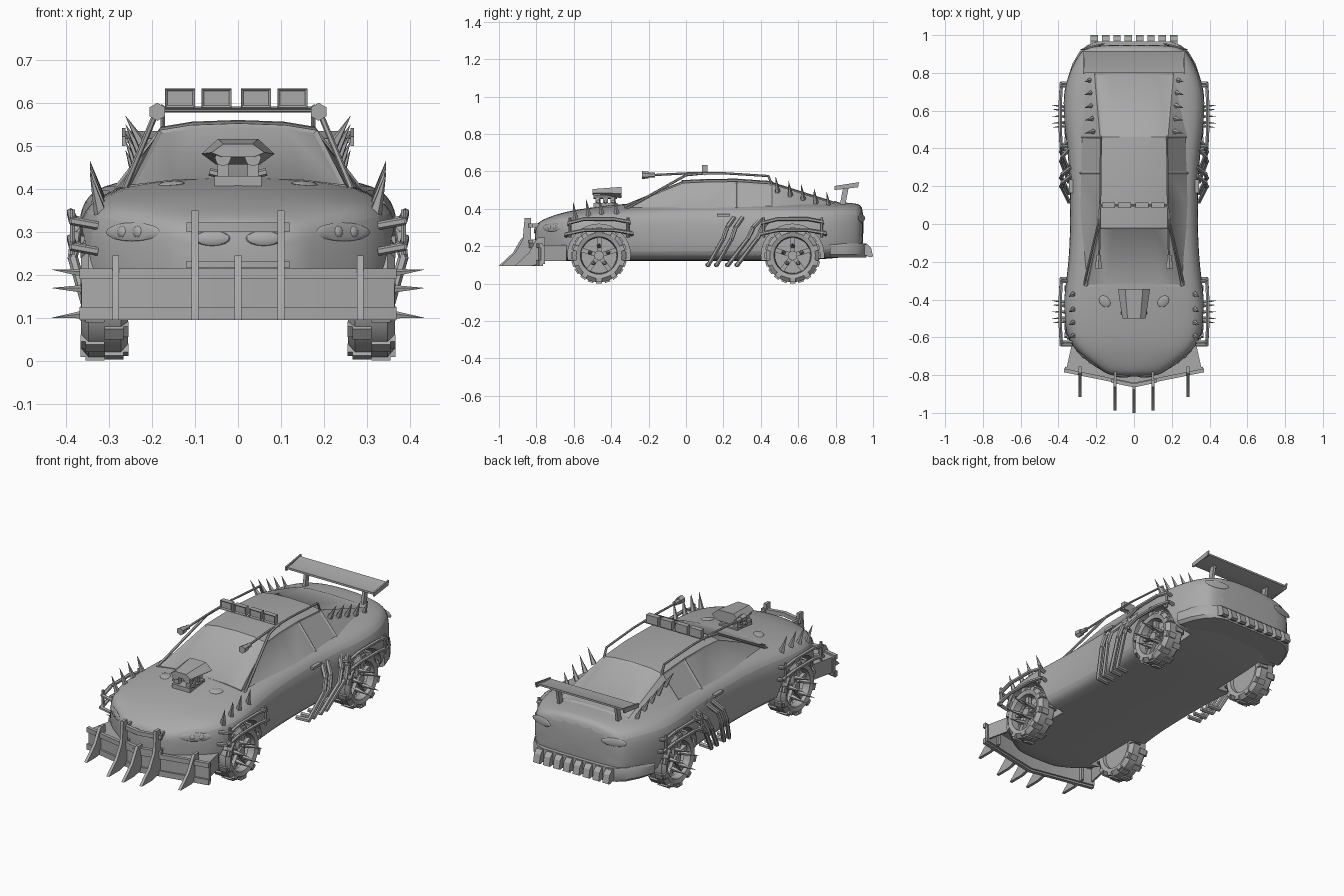
import bpy, bmesh, math
from mathutils import Vector, Matrix
from mathutils.bvhtree import BVHTree

cube = bpy.data.objects.get("Cube")
if cube:
    bpy.data.objects.remove(cube, do_unlink=True)

GREY = (0.4, 0.4, 0.4, 1)
steel = bpy.data.materials.new("steel_grey")
steel.use_nodes = True
steel.diffuse_color = GREY
steel.node_tree.nodes["Principled BSDF"].inputs["Base Color"].default_value = GREY


# Helpers
def part(name, bm, mirror=False, angle=30):
    bmesh.ops.recalc_face_normals(bm, faces=bm.faces[:])
    mesh = bpy.data.meshes.new(name)
    bm.to_mesh(mesh)
    bm.free()
    obj = bpy.data.objects.new(name, mesh)
    bpy.context.collection.objects.link(obj)
    mesh.materials.append(steel)
    if mirror:
        obj.modifiers.new("mirror", 'MIRROR')
    smooth(obj, angle)
    return obj


def smooth(obj, angle):
    bpy.ops.object.select_all(action='DESELECT')
    obj.select_set(True)
    bpy.context.view_layer.objects.active = obj
    bpy.ops.object.shade_smooth_by_angle(angle=math.radians(angle))


def box(bm, centre, size):
    m = Matrix.Translation(centre) @ Matrix.Diagonal((*size, 1))
    return bmesh.ops.create_cube(bm, size=1, matrix=m)["verts"]


def rod(bm, a, b, r1, r2=None, sides=6):
    a, b = Vector(a), Vector(b)
    turn = (b - a).to_track_quat('Z', 'Y').to_matrix().to_4x4()
    bmesh.ops.create_cone(bm, cap_ends=True, segments=sides, radius1=r1,
                          radius2=r1 if r2 is None else r2, depth=(b - a).length,
                          matrix=Matrix.Translation((a + b) / 2) @ turn)


def spike(bm, base, tip, r):
    rod(bm, base, tip, r, 0.0005, 5)


def tube(bm, points, r):
    points = [Vector(p) for p in points]
    for a, b in zip(points, points[1:]):
        over = (b - a).normalized() * r * 0.4
        rod(bm, a - over, b + over, r)


def prism(bm, outline, low, high, axis):
    def place(p, h):
        return (h, *p) if axis == 'x' else (*p, h)
    ends = [[bm.verts.new(place(p, h)) for p in outline] for h in (low, high)]
    for ring in ends:
        bm.faces.new(ring)
    for i in range(len(outline)):
        bm.faces.new((ends[0][i - 1], ends[0][i], ends[1][i], ends[1][i - 1]))


def loft(bm, stations):
    # Each station is (y, half section from bottom centre to top centre)
    rings = []
    for y, half in stations:
        full = half + [(-x, z) for x, z in half[-2:0:-1]]
        rings.append([bm.verts.new((x, y, z)) for x, z in full])
    for a, b in zip(rings, rings[1:]):
        for i in range(len(a)):
            bm.faces.new((a[i - 1], a[i], b[i], b[i - 1]))
    bm.faces.new(rings[0])
    bm.faces.new(rings[-1])


def pad(bm, spot, rx, ry, rz):
    loc, normal = spot
    m = Matrix.Translation(loc) @ normal.to_track_quat('Z', 'Y').to_matrix().to_4x4()
    bmesh.ops.create_uvsphere(bm, u_segments=16, v_segments=8, radius=1,
                              matrix=m @ Matrix.Diagonal((rx, ry, rz, 1)))


# Lower body: y, half width, bottom, shoulder, centre top
HULL = [(-0.81, 0.12, 0.15, 0.28, 0.31), (-0.775, 0.175, 0.13, 0.305, 0.34),
        (-0.71, 0.265, 0.12, 0.33, 0.365), (-0.63, 0.355, 0.12, 0.345, 0.39),
        (-0.46, 0.385, 0.12, 0.355, 0.415), (-0.3, 0.36, 0.12, 0.365, 0.43),
        (-0.1, 0.34, 0.12, 0.375, 0.44), (0.2, 0.34, 0.12, 0.38, 0.44),
        (0.4, 0.355, 0.12, 0.38, 0.44), (0.57, 0.38, 0.12, 0.38, 0.44),
        (0.72, 0.375, 0.13, 0.38, 0.44), (0.84, 0.33, 0.14, 0.385, 0.435),
        (0.92, 0.28, 0.15, 0.375, 0.43), (0.95, 0.23, 0.18, 0.36, 0.41)]


def hull_section(w, low, shoulder, top):
    return [(0, low), (w * 0.87, low), (w * 0.98, low + 0.04),
            (w, (low + shoulder) / 2 + 0.03), (w * 0.97, shoulder),
            (w * 0.8, shoulder * 0.4 + top * 0.6), (w * 0.4, top - 0.004), (0, top)]


WHEEL_X, WHEEL_Z, AXLES = 0.311, 0.15, (-0.465, 0.57)
bm = bmesh.new()
loft(bm, [(row[0], hull_section(*row[1:])) for row in HULL])
body = part("body", bm)
bm = bmesh.new()
for y in AXLES:
    for s in (-1, 1):
        rod(bm, (s * 0.23, y, WHEEL_Z), (s * 0.6, y, WHEEL_Z), 0.168, sides=32)
cutter = part("arch_cutter", bm)
cutter.hide_render = True
body.modifiers.new("round", 'SUBSURF').levels = 2
cut = body.modifiers.new("arches", 'BOOLEAN')
cut.operation, cut.solver, cut.object = 'DIFFERENCE', 'EXACT', cutter
graph = bpy.context.evaluated_depsgraph_get()
body.data = bpy.data.meshes.new_from_object(body.evaluated_get(graph))
body.modifiers.clear()
bpy.data.objects.remove(cutter, do_unlink=True)
smooth(body, 35)
bm = bmesh.new()
bm.from_mesh(body.data)
skin = BVHTree.FromBMesh(bm)
bm.free()


def on_body(start, direction):
    loc, normal, _, _ = skin.ray_cast(Vector(start), Vector(direction))
    return (loc, normal) if loc else (Vector(start), -Vector(direction))


# Rear bumper bulge
bm = bmesh.new()
loft(bm, [(y, [(0, 0.14), (w * 0.95, 0.14), (w, 0.155), (w, 0.2), (w * 0.97, 0.215), (0, 0.215)])
          for y, w in ((0.77, 0.352), (0.85, 0.325), (0.91, 0.29), (0.945, 0.25), (0.965, 0.2))])
part("rear_bumper", bm)

# Cabin: y, base half width, roof half width, roof side height
CABIN = [(-0.33, 0.27, 0.25, 0.41), (-0.02, 0.295, 0.185, 0.537),
         (0.1, 0.3, 0.18, 0.543), (0.27, 0.3, 0.18, 0.545), (0.46, 0.3, 0.18, 0.532),
         (0.8, 0.27, 0.21, 0.425), (0.86, 0.25, 0.21, 0.4)]
bm = bmesh.new()
loft(bm, [(y, [(0, 0.37), (b, 0.39), (t, z), (t * 0.6, z + 0.012), (0, z + 0.016)])
          for y, b, t, z in CABIN])
bmesh.ops.recalc_face_normals(bm, faces=bm.faces[:])


def panes(y0, y1, side):
    found = []
    for f in bm.faces:
        c, n = f.calc_center_median(), f.normal
        steep = abs(n.x) > 0.6
        if len(f.verts) == 4 and y0 < c.y < y1 and n.z > 0.05:
            if (side and steep and n.x * side > 0) or (not side and not steep):
                found.append(f)
    return found


regions = [panes(-0.33, 0, 0), panes(0.46, 0.8, 0)]
regions += [panes(a, b, s) for s in (-1, 1) for a, b in ((-0.33, 0.27), (0.27, 0.46))]
for faces in regions:
    if faces:
        bmesh.ops.inset_region(bm, faces=faces, thickness=0.012, depth=-0.005)
part("cabin", bm, angle=25)

# Headlights, grille, bonnet vents, tail lights and door handles
bm = bmesh.new()
pad(bm, on_body((0.245, -1, 0.3), (0, 1, 0)), 0.08, 0.022, 0.006)
for x in (0.232, 0.268):
    pad(bm, on_body((x, -1, 0.3), (0, 1, 0)), 0.015, 0.015, 0.01)
pad(bm, on_body((0.06, -1, 0.285), (0, 1, 0)), 0.042, 0.018, 0.009)
pad(bm, on_body((0.155, -0.41, 1), (0, 0, -1)), 0.035, 0.026, 0.007)
pad(bm, on_body((0.22, 2, 0.35), (0, -1, 0)), 0.07, 0.022, 0.006)
box(bm, (0.333, 0.2, 0.365), (0.02, 0.07, 0.014))
part("body_fittings", bm, mirror=True)

# Wheels: tyre, tread lugs, five-spoke rim and hub spikes
TYRE = [(-0.02, 0.095), (-0.048, 0.1), (-0.055, 0.122), (-0.038, 0.143),
        (0.038, 0.143), (0.055, 0.122), (0.048, 0.1), (0.01, 0.095)]
for label, y in zip(("front", "rear"), AXLES):
    bm = bmesh.new()
    verts = [bm.verts.new((x, 0, r)) for x, r in TYRE]
    edges = [bm.edges.new(pair) for pair in zip(verts, verts[1:])]
    bmesh.ops.spin(bm, geom=verts + edges, cent=(0, 0, 0), axis=(1, 0, 0),
                   angle=math.tau, steps=28, use_merge=True)
    rod(bm, (-0.03, 0, 0), (-0.01, 0, 0), 0.1, sides=28)
    rod(bm, (-0.02, 0, 0), (0.04, 0, 0), 0.026, sides=10)
    for i in range(20):
        side = (-1) ** i
        lug = box(bm, (0.022 * side, 0, 0.1415), (0.044, 0.03, 0.017))
        lug += box(bm, (0.046 * side, 0, 0.131), (0.02, 0.03, 0.02))
        bmesh.ops.rotate(bm, verts=lug, cent=(0, 0, 0),
                         matrix=Matrix.Rotation(math.tau * i / 20, 3, 'X'))
    for i in range(5):
        turn = Matrix.Rotation(math.tau * i / 5, 3, 'X')
        spoke = box(bm, (0.018, 0, 0.06), (0.02, 0.024, 0.085))
        bmesh.ops.rotate(bm, verts=spoke, cent=(0, 0, 0), matrix=turn)
        spike(bm, turn @ Vector((0.02, 0, 0.05)), turn @ Vector((0.122, 0, 0.062)), 0.014)
    bmesh.ops.translate(bm, verts=bm.verts[:], vec=(WHEEL_X, y, WHEEL_Z))
    part(label + "_wheels", bm, mirror=True)

# Tubes over the wheel arches, tied by short uprights
bm = bmesh.new()
for y in AXLES:
    for z, reach in ((0.265, 0.175), (0.325, 0.16)):
        tube(bm, [(0.33, y - reach, z - 0.01), (0.385, y - reach, z),
                  (0.39, y - 0.08, z + 0.02), (0.39, y + 0.08, z + 0.02),
                  (0.385, y + reach, z + 0.005), (0.33, y + reach, z - 0.01)], 0.01)
    for end in (-0.155, 0.155):
        tube(bm, [(0.386, y + end, 0.25), (0.386, y + end, 0.35)], 0.007)
part("arch_tubes", bm, mirror=True)

# Slanted side pipes that wrap under the sill, in two pairs
bm = bmesh.new()
for start, run in ((0.115, 0.14), (0.16, 0.14), (0.22, 0.185), (0.27, 0.185)):
    tube(bm, [(0.28, start, 0.1), (0.345, start + 0.005, 0.1),
              (0.385, start + run * 0.6, 0.24), (0.378, start + run * 0.75, 0.3),
              (0.335, start + run, 0.35)], 0.012)
part("side_pipes", bm, mirror=True)

# Spikes on the front wings and rear pillars
bm = bmesh.new()
for y in (-0.59, -0.52, -0.45, -0.37):
    base = on_body((0.32, y, 1), (0, 0, -1))[0]
    spike(bm, base - Vector((0, 0, 0.01)), base + Vector((0.025, -0.015, 0.085)), 0.016)
for i in range(5):
    y, z = 0.49 + 0.068 * i, 0.49 - 0.02 * i
    spike(bm, (0.215 + 0.004 * i, y, z), (0.262, y - 0.01, z + 0.08), 0.015)
part("spikes", bm, mirror=True)

# Roof rails, windscreen bars and spotlights
bm = bmesh.new()
tube(bm, [(0.185, -0.18, 0.58), (0.18, 0.02, 0.59), (0.178, 0.2, 0.59),
          (0.175, 0.44, 0.575), (0.175, 0.46, 0.53)], 0.006)
tube(bm, [(0.265, -0.32, 0.4), (0.19, 0.0, 0.58), (0.178, 0.1, 0.59)], 0.007)
rod(bm, (0.188, -0.235, 0.58), (0.187, -0.2, 0.58), 0.021, 0.018)
rod(bm, (0.187, -0.2, 0.58), (0.186, -0.165, 0.58), 0.013)
part("roof_rails", bm, mirror=True)

# Roof light bar
bm = bmesh.new()
tube(bm, [(-0.18, 0.1, 0.585), (0.18, 0.1, 0.585)], 0.007)
for x in (-0.135, -0.05, 0.042, 0.127):
    box(bm, (x, 0.1, 0.612), (0.07, 0.028, 0.045))
bm.normal_update()
lenses = [f for f in bm.faces if f.normal.y < -0.9 and f.calc_area() > 0.002]
bmesh.ops.inset_individual(bm, faces=lenses, thickness=0.008, depth=-0.006)
part("roof_lights", bm)

# Engine and intake scoop through the bonnet
bm = bmesh.new()
box(bm, (0, -0.43, 0.415), (0.11, 0.13, 0.03))
for x in (-0.035, 0.035):
    rod(bm, (x, -0.495, 0.472), (x, -0.37, 0.472), 0.019, sides=8)
    for y in (-0.47, -0.43, -0.39):
        box(bm, (x, y, 0.445), (0.026, 0.026, 0.05))
        rod(bm, (x, y, 0.432), (x * 1.9, y, 0.44), 0.009)
loft(bm, [(y, [(0, low), (w * 0.6, low), (w, mid), (w * 0.55, top), (0, top)])
          for y, w, low, mid, top in ((-0.5, 0.062, 0.475, 0.485, 0.505),
                                      (-0.345, 0.085, 0.457, 0.482, 0.517))])
part("engine", bm)


# Plough shell, bull bar and claws
def vee(bm, half, end, middle, low, high):
    front = [(-half, end), (0, middle), (half, end)]
    back = [(x, y + 0.02) for x, y in reversed(front)]
    prism(bm, front + back, low, high, 'z')


bm = bmesh.new()
vee(bm, 0.365, -0.775, -0.85, 0.105, 0.205)
vee(bm, 0.37, -0.785, -0.86, 0.19, 0.215)
vee(bm, 0.37, -0.785, -0.86, 0.095, 0.125)
prism(bm, [(-0.36, -0.775), (0, -0.85), (0.36, -0.775), (0.33, -0.64), (-0.33, -0.64)],
      0.195, 0.205, 'z')
for s in (-1, 1):
    prism(bm, [(s * 0.36, -0.775), (s * 0.33, -0.64), (s * 0.32, -0.64), (s * 0.35, -0.775)],
          0.12, 0.2, 'z')
part("plough", bm)
bm = bmesh.new()
vee(bm, 0.12, -0.84, -0.865, 0.3, 0.322)
vee(bm, 0.12, -0.84, -0.865, 0.216, 0.232)
for x in (-0.1, 0.1):
    for z in (0.225, 0.31):
        box(bm, (x, -0.8, z), (0.014, 0.09, 0.02))
part("bull_bar", bm)
bm = bmesh.new()
for x, shift, top in ((-0.285, 0.085, 0.245), (-0.1, 0.012, 0.35), (0, 0, 0.245),
                      (0.1, 0.012, 0.35), (0.285, 0.085, 0.245)):
    claw = [(-1, 0.095), (-0.925, 0.165), (-0.885, 0.235), (-0.875, top),
            (-0.84, top), (-0.84, 0.11), (-0.91, 0.095)]
    prism(bm, [(y + shift, z) for y, z in claw], x - 0.008, x + 0.008, 'x')
part("claws", bm)

# Rear wing with end plates and struts
bm = bmesh.new()
prism(bm, [(0.8, 0.507), (0.86, 0.508), (0.915, 0.525), (0.915, 0.535), (0.85, 0.52),
           (0.8, 0.518)], -0.265, 0.265, 'x')
for s in (-1, 1):
    prism(bm, [(0.795, 0.5), (0.92, 0.515), (0.925, 0.542), (0.795, 0.522)],
          s * 0.262, s * 0.27, 'x')
    prism(bm, [(0.82, 0.41), (0.85, 0.41), (0.87, 0.515), (0.84, 0.512)],
          s * 0.17, s * 0.185, 'x')
part("rear_wing", bm)

# Row of teeth under the rear bumper
bm = bmesh.new()
for i in range(8):
    x = (i - 3.5) * 0.06
    prism(bm, [(0.88, 0.21), (0.97, 0.21), (0.99, 0.19), (1, 0.145), (0.985, 0.14),
               (0.95, 0.155), (0.88, 0.165)], x - 0.019, x + 0.019, 'x')
part("rear_teeth", bm)
